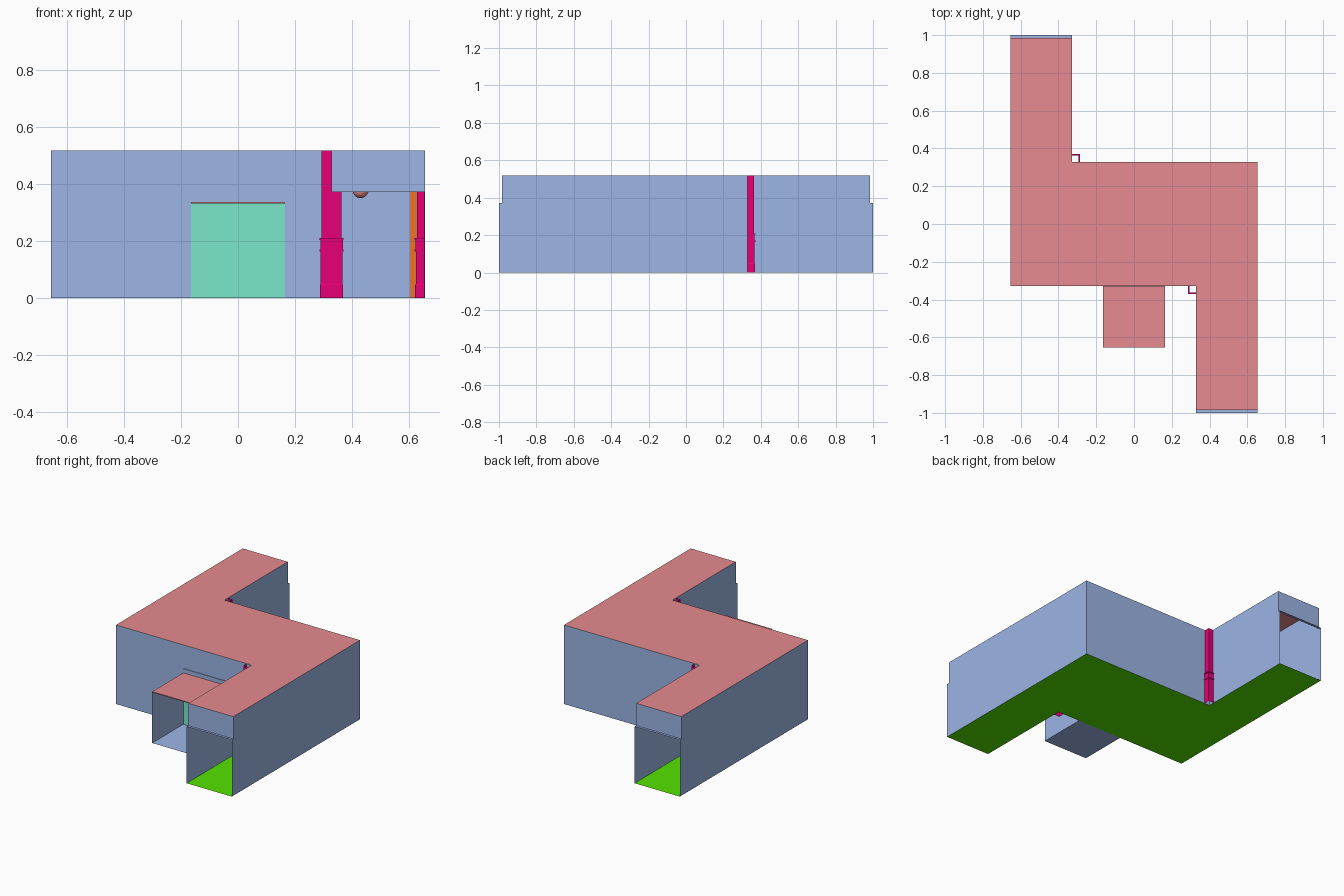
import bpy, bmesh, math
from mathutils import Vector, Matrix

cube = bpy.data.objects.get("Cube")
if cube:
    bpy.data.objects.remove(cube, do_unlink=True)


def material(name, r, g, b):
    m = bpy.data.materials.new(name)
    m.use_nodes = True
    m.diffuse_color = (r, g, b, 1)
    m.node_tree.nodes["Principled BSDF"].inputs["Base Color"].default_value = (r, g, b, 1)
    return m


BLUE = material("wall blue", .335, .464, .79)
ROSE = material("ceiling rose", .79, .26, .282)
GREEN = material("floor green", .09, .77, 0)
TEAL = material("door teal", .204, .8, .6)
PINK = material("column pink", .79, 0, .18)
ORANGE = material("post orange", .79, .178, .03)

H, W, TOP = .655, .328, .518      # outer half width, inner half width, height
LINTEL, END, INSET = .372, 1, .984


def finish(name, bm, mat):
    mesh = bpy.data.meshes.new(name)
    bm.to_mesh(mesh)
    bm.free()
    mesh.materials.append(mat)
    obj = bpy.data.objects.new(name, mesh)
    bpy.context.scene.collection.objects.link(obj)


def sheets(name, polygons, mat):
    bm = bmesh.new()
    for poly in polygons:
        bm.faces.new([bm.verts.new(p) for p in poly])
    bmesh.ops.remove_doubles(bm, verts=bm.verts, dist=.0001)
    finish(name, bm, mat)


def block(name, low, high, mat):
    bm = bmesh.new()
    low, high = Vector(low), Vector(high)
    bmesh.ops.create_cube(bm, size=1, matrix=Matrix.Translation((low + high) / 2)
                          @ Matrix.Diagonal((*(high - low), 1)))
    finish(name, bm, mat)


def outline(end):
    half = [(-H, -W), (W, -W), (W, -end), (H, -end)]
    return half + [(-x, -y) for x, y in half]


def turned(polygons):
    # adds the copy turned half way round
    return polygons + [[(-x, -y, z) for x, y, z in p] for p in polygons]


def upright(a, b, z0, z1):
    return [(*a, z0), (*b, z0), (*b, z1), (*a, z1)]


# Passage floor and ceiling
sheets("floor", [[(x, y, 0) for x, y in outline(END)]], GREEN)
sheets("ceiling", [[(x, y, TOP) for x, y in outline(INSET)]], ROSE)

# Passage walls, stepped back above the door openings
walls = []
for end, z0, z1 in ((END, 0, LINTEL), (INSET, LINTEL, TOP)):
    pts = outline(end)
    for i in (0, 1, 3):
        walls.append(upright(pts[i], pts[i + 1], z0, z1))
sheets("walls", turned(walls), BLUE)

# Lintels over both open ends
sheets("lintels", turned([
    upright((W, -INSET), (H, -INSET), LINTEL, TOP),
    [(W, -END, LINTEL), (H, -END, LINTEL), (H, -INSET, LINTEL), (W, -INSET, LINTEL)],
]), BLUE)

# Alcove on the front wall
A, FRONT, ROOF = .164, -.654, .337
sheets("alcove_walls", [
    upright((-A, FRONT), (-A, -W), 0, ROOF - .006),
    upright((A, FRONT), (A, -W), 0, ROOF - .006),
    [(-A, FRONT, 0), (A, FRONT, 0), (A, -W, 0), (-A, -W, 0)],
], BLUE)
block("alcove_roof", (-A, FRONT, ROOF - .006), (A, -W, ROOF), ROSE)
block("alcove_header", (-A, -W - .004, ROOF), (A, -W, ROOF + .027), BLUE)
sheets("alcove_door", [upright((-A, -W - .004), (A, -W - .004), 0, ROOF)], TEAL)

# Square hollow columns with a plinth and two narrow bands: (height, half width)
PROFILE = [(0, .041), (.045, .0405), (.05, .0385), (.163, .038), (.163, .0425),
           (.17, .0425), (.17, .0395), (.203, .0395), (.203, .0425), (.21, .0425),
           (.21, .035), (TOP, .035)]


def column(name, x, y, clip=False):
    bm = bmesh.new()
    rings = [[bm.verts.new((x + sx * r, y + sy * r, z))
              for sx, sy in ((-1, -1), (1, -1), (1, 1), (-1, 1))] for z, r in PROFILE]
    for low, high in zip(rings, rings[1:]):
        for i in range(4):
            j = (i + 1) % 4
            bm.faces.new((low[i], low[j], high[j], high[i]))
    if clip:
        # keep only the quarter inside the room corner
        for normal in (Vector((math.copysign(1, x), 0, 0)), Vector((0, math.copysign(1, y), 0))):
            bmesh.ops.bisect_plane(bm, geom=bm.verts[:] + bm.edges[:] + bm.faces[:],
                                   plane_co=Vector((x, y, 0)) - normal * .008,
                                   plane_no=normal, clear_outer=True)
    finish(name, bm, PINK)


for side, s in (("front", 1), ("back", -1)):
    column(side + "_turn_column", s * W, -s * W)
    column(side + "_corner_column", s * (H + .007), s * (W + .007), clip=True)

    # Slim post behind the corner column
    sheets(side + "_corner_post", [upright((s * .604, s * (W - .004)),
                                           (s * .652, s * (W - .004)), 0, TOP)], ORANGE)

    # Round wall lamp
    bm = bmesh.new()
    bmesh.ops.create_uvsphere(bm, u_segments=16, v_segments=10, radius=.028,
                              matrix=Matrix.Translation((s * .43, s * (W - .028), .378)))
    for f in bm.faces:
        f.smooth = True
    finish(side + "_wall_lamp", bm, ROSE)
